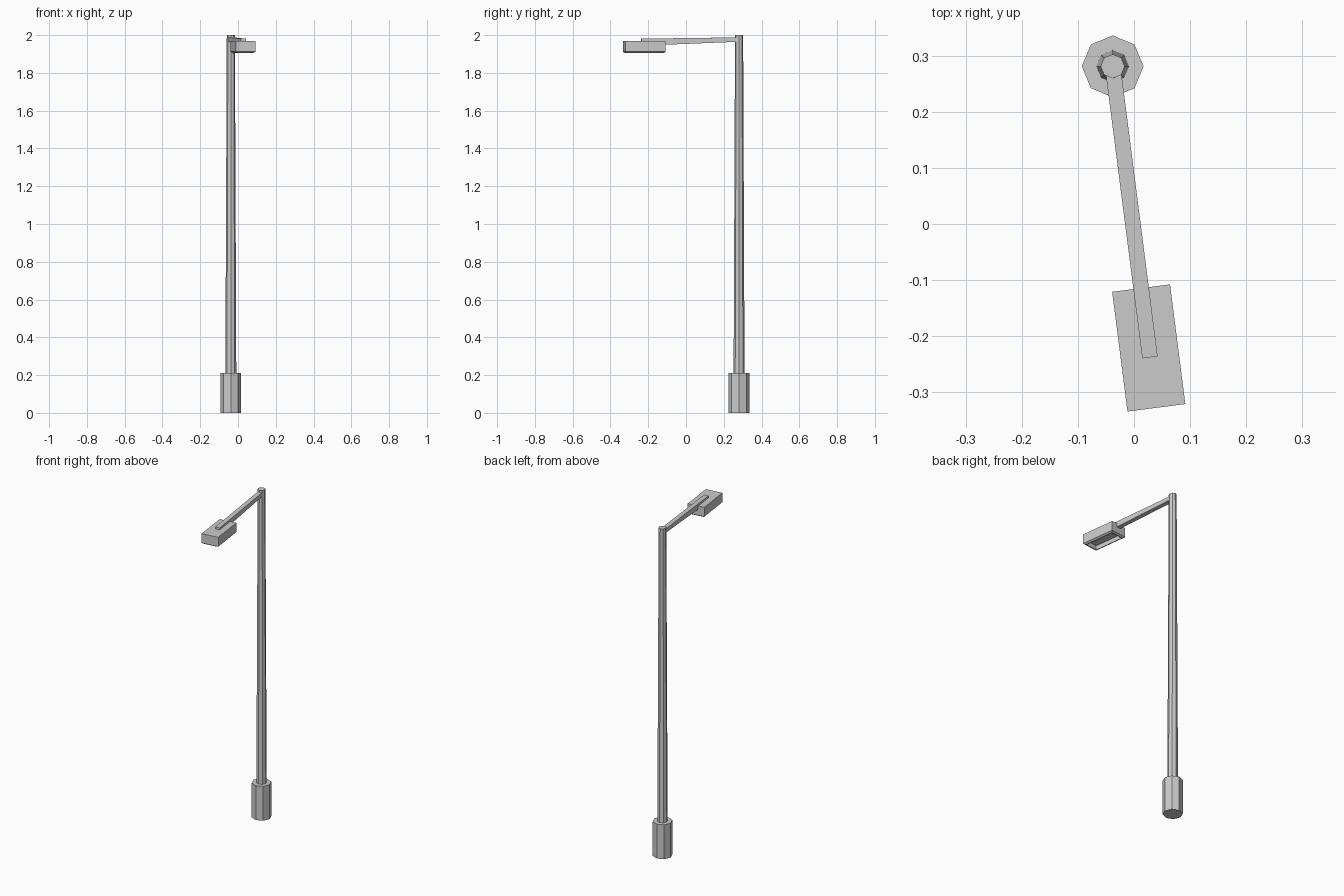
import bpy, bmesh, math
from mathutils import Matrix

if "Cube" in bpy.data.objects:
    bpy.data.objects.remove(bpy.data.objects["Cube"])

POLE_X, POLE_Y = -0.038, 0.281
YAW = math.radians(7.3)


def finish(name, bm, matrix=None):
    bmesh.ops.recalc_face_normals(bm, faces=bm.faces)
    if matrix:
        bm.transform(matrix)
    me = bpy.data.meshes.new(name)
    bm.to_mesh(me)
    bm.free()
    ob = bpy.data.objects.new(name, me)
    bpy.context.collection.objects.link(ob)
    return ob


def octagon_post(name, r1, r2, z0, z1):
    bm = bmesh.new()
    bmesh.ops.create_cone(bm, cap_ends=True, segments=8, radius1=r1, radius2=r2, depth=z1 - z0)
    return finish(name, bm, Matrix.Translation((POLE_X, POLE_Y, (z0 + z1) / 2)))


# Base sleeve and tapered pole
octagon_post("base", 0.055, 0.055, 0.0, 0.21)
octagon_post("pole", 0.029, 0.0215, 0.205, 2.0)

# Arm and lamp are built along -y from the pole, then turned with it
turn = Matrix.Translation((POLE_X, POLE_Y, 0)) @ Matrix.Rotation(YAW, 4, 'Z')

# Arm: side profile that deepens towards the lamp, extruded sideways
profile = [(0.0, 1.965), (0.0, 1.988), (-0.523, 1.981), (-0.523, 1.944)]
bm = bmesh.new()
face = bm.faces.new([bm.verts.new((-0.0138, y, z)) for y, z in profile])
ext = bmesh.ops.extrude_face_region(bm, geom=[face])
bmesh.ops.translate(bm, vec=(0.0276, 0, 0), verts=[v for v in ext["geom"] if isinstance(v, bmesh.types.BMVert)])
finish("arm", bm, turn)

# Lamp housing: box with a chamfered lower rim and a recessed underside
bm = bmesh.new()
bmesh.ops.create_cube(bm, size=1)
bm.transform(Matrix.Translation((0, -0.506, 1.9405)) @ Matrix.Diagonal((0.104, 0.215, 0.057, 1)))
bm.normal_update()
under = min(bm.faces, key=lambda f: f.calc_center_median().z)
for inset, dz in ((0.014, -0.007), (0.006, 0.0), (0.0005, 0.025)):
    bmesh.ops.inset_region(bm, faces=[under], thickness=inset)
    bmesh.ops.translate(bm, vec=(0, 0, dz), verts=under.verts)
finish("lamp_housing", bm, turn)
